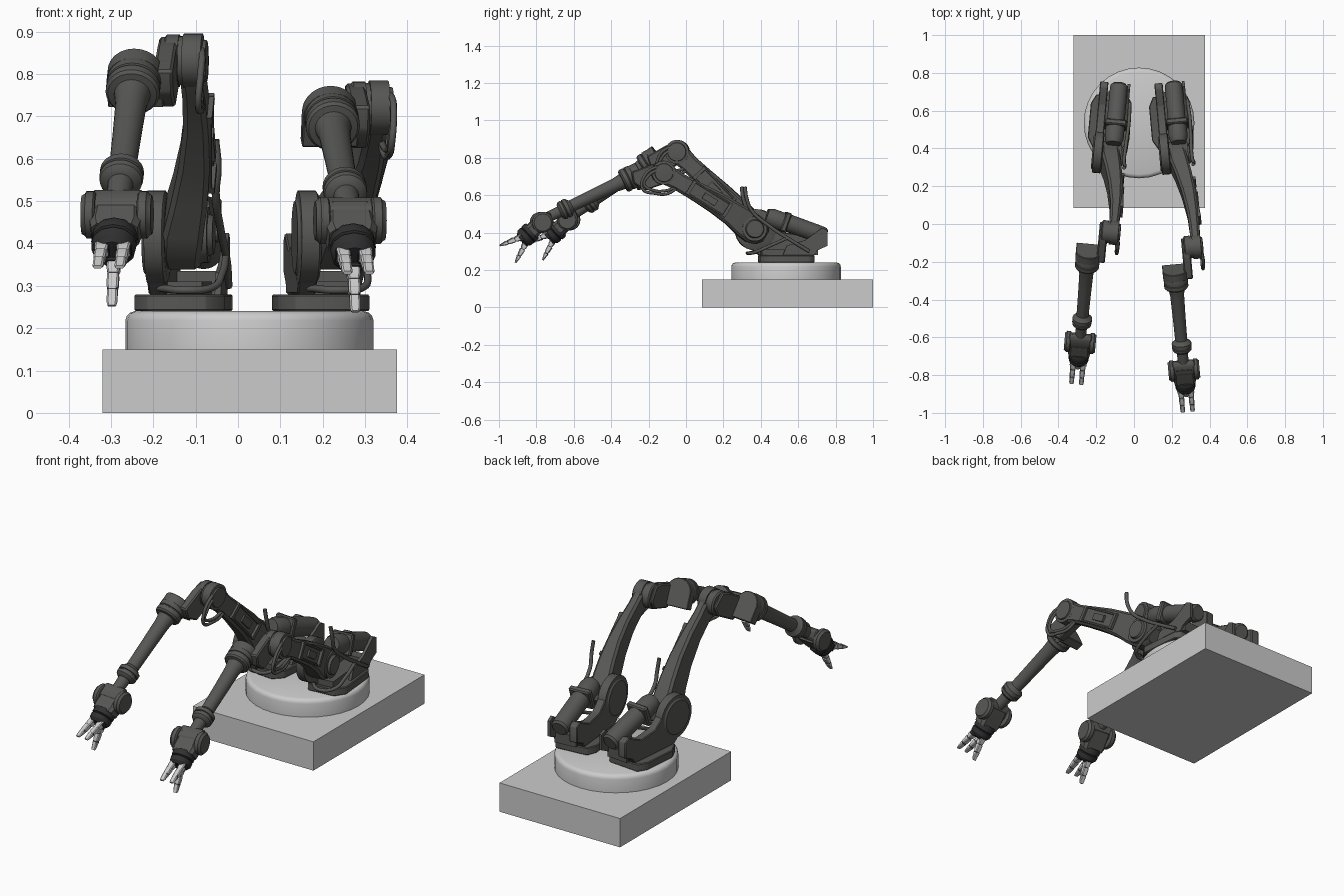
import bpy, bmesh, math
from mathutils import Matrix, Vector

if "Cube" in bpy.data.objects:
    bpy.data.objects.remove(bpy.data.objects["Cube"])


def material(name, c):
    m = bpy.data.materials.new(name)
    m.diffuse_color = (*c, 1)
    m.use_nodes = True
    m.node_tree.nodes["Principled BSDF"].inputs["Base Color"].default_value = m.diffuse_color
    return m


DARK = material("dark_metal", (0.095, 0.095, 0.09))
BLACK = material("black_rubber", (0.03, 0.03, 0.03))
I = Matrix.Identity(4)


def loft(name, rings, M=I, mat=DARK, bevel=0):
    """Skin a list of equal-length point rings and cap both ends."""
    bm = bmesh.new()
    vs = [[bm.verts.new(M @ Vector(p)) for p in r] for r in rings]
    n = len(vs[0])
    for a, b in zip(vs, vs[1:]):
        for i in range(n):
            bm.faces.new((a[i], a[(i + 1) % n], b[(i + 1) % n], b[i]))
    bm.faces.new(vs[0])
    bm.faces.new(vs[-1])
    bmesh.ops.recalc_face_normals(bm, faces=bm.faces)
    if bevel:
        bmesh.ops.bevel(bm, geom=bm.edges[:], offset=bevel, segments=1, affect='EDGES')
    me = bpy.data.meshes.new(name)
    bm.to_mesh(me)
    bm.free()
    me.shade_smooth()
    me.set_sharp_from_angle(angle=math.radians(32))
    ob = bpy.data.objects.new(name, me)
    bpy.context.collection.objects.link(ob)
    if mat:
        me.materials.append(mat)
    return ob


def prism(name, pts, x0, x1, M=I, mat=DARK, bevel=0):
    """Side profile (y, z) extruded along x."""
    return loft(name, [[(x, y, z) for y, z in pts] for x in (x0, x1)], M, mat, bevel)


def box(name, x, y, z, M=I, mat=DARK, bevel=0):
    return prism(name, [(y[0], z[0]), (y[1], z[0]), (y[1], z[1]), (y[0], z[1])], *x, M, mat, bevel)


def lathe(name, origin, axis, prof, M=I, mat=DARK, n=28):
    """Profile of (distance, radius) pairs turned around an axis."""
    q = Vector((0, 0, 1)).rotation_difference(Vector(axis))
    ring = lambda d, r: [Vector(origin) + q @ Vector((r * math.cos(t * math.tau / n),
                         r * math.sin(t * math.tau / n), d)) for t in range(n)]
    return loft(name, [ring(d, r) for d, r in prof], M, mat)


def hose(name, pts, r, M):
    cu = bpy.data.curves.new(name, 'CURVE')
    cu.dimensions = '3D'
    cu.bevel_depth, cu.bevel_resolution, cu.resolution_u = r, 2, 6
    cu.use_fill_caps = True
    sp = cu.splines.new('BEZIER')
    sp.bezier_points.add(len(pts) - 1)
    for b, p in zip(sp.bezier_points, pts):
        b.co = M @ Vector(p)
        b.handle_left_type = b.handle_right_type = 'AUTO'
    cu.materials.append(DARK)
    ob = bpy.data.objects.new(name, cu)
    bpy.context.collection.objects.link(ob)
    bpy.ops.object.select_all(action='DESELECT')
    ob.select_set(True)
    bpy.context.view_layer.objects.active = ob
    bpy.ops.object.convert(target='MESH')


def frame(M, p, deg):
    """Frame whose y points forward, dipping by deg below the horizon; z is its upper side."""
    a = math.radians(deg)
    c, s = math.cos(a), math.sin(a)
    return M @ Matrix(((1, 0, 0, p[0]), (0, -c, -s, p[1]), (0, -s, c, p[2]), (0, 0, 0, 1)))


def octo(y, x0, x1, z0, z1, c):
    return [(x0 + c, y, z0), (x1 - c, y, z0), (x1, y, z0 + c), (x1, y, z1 - c),
            (x1 - c, y, z1), (x0 + c, y, z1), (x0, y, z1 - c), (x0, y, z0 + c)]


def arm(side, cx, yaw, lift, dip):
    M = Matrix.Translation((cx, 0.53, 0)) @ Matrix.Rotation(math.radians(yaw), 4, 'Z')
    N = lambda s: f"{side}_{s}"
    # foot
    foot = [(-.105, -.08), (-.07, -.14), (.07, -.14), (.11, -.09), (.11, .12), (.09, .15), (-.08, .15), (-.105, .10)]
    loft(N("foot"), [[(x, y, z) for x, y in foot] for z in (.24, .28)], M, bevel=.004)
    box(N("foot_block"), (-.06, .06), (-.13, .13), (.28, .31), M)
    # shoulder castings
    cheek = [(-.14, .28), (.15, .28), (.165, .305), (.22, .33), (.22, .41), (.19, .425),
             (.10, .385), (0, .40), (-.08, .47), (-.19, .49), (-.24, .42), (-.21, .34)]
    prism(N("shoulder_casting"), cheek, -.066, -.022, M, bevel=.004)
    low = [(-.02, .28), (.15, .28), (.165, .305), (.22, .33), (.22, .41), (.19, .425), (.10, .36), (.0, .33)]
    prism(N("motor_bracket"), low, .08, .095, M)
    box(N("bracket_tie"), (-.03, .085), (.12, .17), (.28, .335), M)
    lathe(N("shoulder_disc"), (-.074, -.155, .415), (1, 0, 0),
          [(0, .085), (.006, .092), (.008, .11), (.05, .11), (.056, .1)], M)
    lathe(N("shoulder_hub"), (-.02, -.17, .42), (1, 0, 0),
          [(0, .075), (.075, .072), (.085, .066), (.10, .066), (.10, .05), (.112, .045)], M)
    # motor
    K = frame(M, (.035, .205, .382), -20)
    lathe(N("shoulder_motor"), (0, 0, 0), (0, 1, 0),
          [(-.01, .036), (0, .045), (.03, .047), (.2, .047), (.215, .047)], K)
    box(N("motor_flange"), (-.058, .058), (.205, .235), (-.055, .052), K, bevel=.006)
    lathe(N("gearbox"), (0, .235, -.005), (0, 1, 0), [(0, .05), (.06, .05), (.09, .04)], K)
    # upper arm
    U = frame(M, (0, -.17, .42), -lift)
    L = .575
    st = [(-.075, -.01, .05, -.035, .035), (-.05, -.025, .06, -.065, .06), (0, -.028, .065, -.08, .075),
          (.06, -.022, .075, -.075, .078), (.14, .0, .088, -.058, .075), (.25, .025, .1, -.048, .07),
          (.38, .045, .105, -.045, .058), (.48, .05, .103, -.046, .05), (.56, .05, .1, -.055, .055),
          (.61, .05, .1, -.048, .048)]
    loft(N("upper_arm"), [octo(*s, .012) for s in st], U)
    # rib frame on the outer face
    for z0, z1 in ((-.034, -.024), (.040, .050)):
        loft(N("arm_rib"), [octo(.17, .08, .100, z0, z1, .002), octo(.42, .1, .116, z0, z1, .002)], U)
    for y in (.17, .40):
        box(N("rib_end"), (.085, .107 + (y - .17) * .04), (y, y + .018), (-.034, .05), U)
    box(N("cable_clip"), (.085, .112), (.25, .33), (-.01, .025), U)
    # elbow
    F = frame(M, (0, -.17 - L * math.cos(math.radians(lift)), .42 + L * math.sin(math.radians(lift))), dip)
    lathe(N("elbow_joint"), (.012, 0, 0), (1, 0, 0),
          [(0, .055), (.006, .062), (.035, .062), (.035, .058), (.045, .058), (.045, .064), (.09, .064),
           (.092, .05), (.1, .048), (.102, .02)], F)
    HX, HZ = -.047, .047
    link = [(-.045, -.03), (-.03, .05), (.03, .065), (.15, .075), (.165, .02), (.13, -.045), (0, -.06)]
    prism(N("elbow_link"), link, .0, .045, F, bevel=.006)
    # rounded back plate of the forearm head
    arch = [(-.066, -.075), (.066, -.075)] + [(.066 * math.cos(i * math.pi / 12), .066 * math.sin(i * math.pi / 12)) for i in range(13)]
    loft(N("head_plate"), [[(HX + x, y, HZ - .004 + z) for x, z in arch] for y in (.105, .15)], F, bevel=.003)
    # forearm with head and wrist collars
    D = F @ Matrix.Translation((0, .041, 0))
    lathe(N("forearm"), (HX, 0, HZ), (0, 1, 0),
          [(.10, .06), (.113, .064), (.13, .064), (.132, .06), (.136, .06), (.138, .064), (.158, .064), (.166, .058),
           (.169, .043), (.21, .037), (.34, .034), (.47, .032), (.48, .04), (.49, .052), (.508, .052), (.51, .047), (.514, .047),
           (.516, .052), (.53, .05), (.54, .04), (.543, .03), (.61, .028)], D)
    # wrist fork
    W = D @ Matrix.Translation((HX, .655, HZ - .010))
    fork = [(-.062, .028), (-.045, .04), (.01, .04), (.03, .0), (-.01, -.035), (-.055, -.01)]
    prism(N("wrist_body"), fork, -.06, .06, W, bevel=.005)
    for s in (-1, 1):
        lathe(N("wrist_cheek"), (s * .05, 0, 0), (s, 0, 0),
              [(0, .05), (.004, .056), (.022, .056), (.026, .05), (.033, .046)], W)
    # hand, pointing steeply down
    H = W @ Matrix.Rotation(math.radians(dip - 42), 4, 'X')
    loft(N("hand_mount"), [octo(-.03, -.05, .05, -.035, .035, .01), octo(.05, -.06, .06, -.04, .04, .014),
                           octo(.075, -.055, .055, -.04, .04, .014)], H)
    lathe(N("palm"), (0, .065, 0), (0, 1, 0),
          [(0, .05), (.008, .055), (.03, .055), (.034, .048), (.038, .054), (.06, .052), (.075, .04)], H, BLACK, 12)
    # two fingers and a thumb, each with three segments
    for fx, fz, tilt in ((-.026, .012, 20), (.026, .012, 20), (0, -.022, -20)):
        box(N("knuckle"), (fx - .018, fx + .018), (.11, .148), (fz - .02, fz + .016), H, BLACK, .004)
        T = H @ Matrix.Translation((fx, .125, fz)) @ Matrix.Rotation(math.radians(tilt), 4, 'X')
        for y0, y1, w, h0, h1 in ((0, .046, .0155, .017, .015), (.049, .088, .014, .0145, .012), (.091, .13, .0125, .012, .006)):
            loft(N("finger_segment"), [octo(y0, -w, w, -h0, h0, .004), octo(y0 + .75 * (y1 - y0), -w, w, -h1, h1, .004),
                                       octo(y1, -w * .8, w * .8, -h1 * .7, h1 * .7, .003)], T, None)
        for y in (.0475, .0895):
            lathe(N("finger_pin"), (-.012, y, 0), (1, 0, 0), [(0, .009), (.024, .009)], T, BLACK, 10)
    # hoses
    hose(N("shoulder_hose"), [(.10, .12, .30), (.105, .02, .36), (.10, -.10, .44), (.098, -.19, .52),
                              (.105, -.215, .58), (.10, -.225, .645)], .0095, M)
    hose(N("front_hose"), [(-.04, -.15, .295), (.02, -.2, .29), (.085, -.17, .295), (.105, -.09, .33), (.105, 0, .37)], .009, M)
    for d in (0, .018):
        hose(N("elbow_hose"), [(.09, -.02, .02 - d), (.105, .03, .045 - d), (.106, .10, .03 - d), (.1, .14 - d, -.03 + d),
                               (.1, .09, -.08 + d), (.095, .03, -.11 + d), (.09, -.05, -.10)], .008, F)


# pedestal and turntable
box("pedestal", (-.32, .375), (.085, 1.0), (0, .15), I, None)
lathe("turntable", (.027, .535, .15), (0, 0, 1),
      [(0, .293), (.068, .293), (.078, .29), (.086, .283), (.09, .272)], I, None, 32)

arm("left", -.133, -5.2, 45.7, 34.5)
arm("right", .193, 5.2, 31.5, 25.5)
